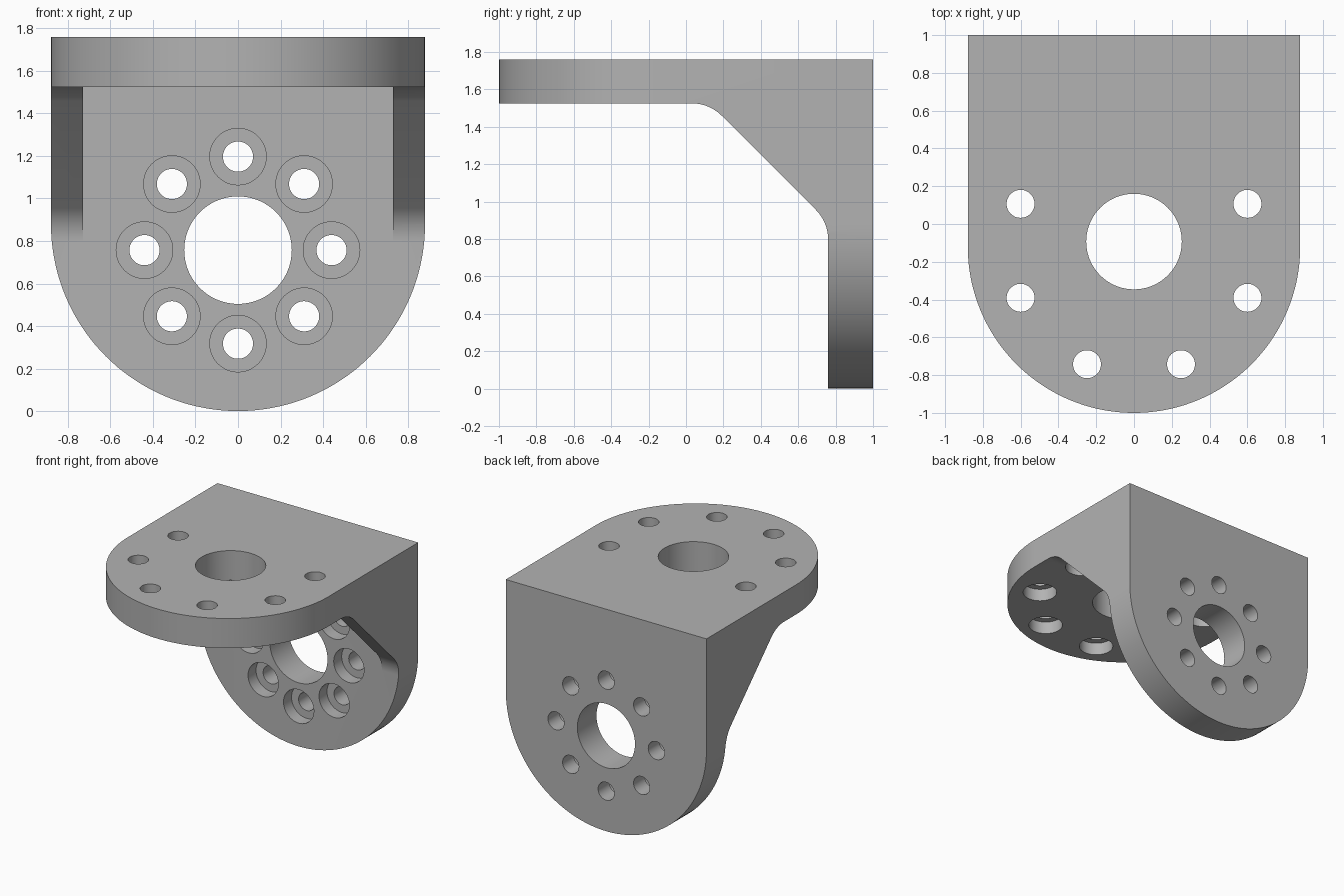
import bpy, bmesh, math
from mathutils import Vector

if "Cube" in bpy.data.objects:
    bpy.data.objects.remove(bpy.data.objects["Cube"])

W = 0.88          # half width and end radius of both plates
TOP = 1.76        # upper face height
UNDER = 1.525     # underside of the horizontal plate
FACE = 0.76       # inner face of the upright plate


def prism(name, pts, place, a, b):
    """Extrude a closed 2D outline between a and b; place maps (u, v, depth) to xyz."""
    bm = bmesh.new()
    lo = [bm.verts.new(place(u, v, a)) for u, v in pts]
    hi = [bm.verts.new(place(u, v, b)) for u, v in pts]
    bm.faces.new(lo)
    bm.faces.new(hi)
    n = len(pts)
    for i in range(n):
        j = (i + 1) % n
        bm.faces.new((lo[i], lo[j], hi[j], hi[i]))
    bmesh.ops.recalc_face_normals(bm, faces=bm.faces)
    me = bpy.data.meshes.new(name)
    bm.to_mesh(me)
    bm.free()
    ob = bpy.data.objects.new(name, me)
    bpy.context.collection.objects.link(ob)
    return ob


def arc(cx, cy, r, start, end, n):
    return [(cx + r * math.cos(start + (end - start) * i / n),
             cy + r * math.sin(start + (end - start) * i / n)) for i in range(n + 1)]


def circle(cx, cy, r, n=48):
    return arc(cx, cy, r, 0, math.tau, n)[:-1]


def along_x(u, v, d): return (d, u, v)
def along_y(u, v, d): return (u, d, v)
def along_z(u, v, d): return (u, v, d)


def boolean(target, tool, operation):
    mod = target.modifiers.new(tool.name, 'BOOLEAN')
    mod.object, mod.operation, mod.solver = tool, operation, 'EXACT'
    bpy.context.view_layer.objects.active = target
    bpy.ops.object.modifier_apply(modifier=mod.name)
    bpy.data.objects.remove(tool)


# Side profile: two plates joined by a 45 degree web with rounded ends
R = 0.225
T = R * math.tan(math.pi / 8)
upper = arc(0.125 - T, UNDER - R, R, math.pi / 2, math.pi / 4, 10)
lower = arc(FACE - R, 0.89 - T, R, math.pi / 4, 0, 10)
profile = [(1, 0), (1, TOP), (-1, TOP), (-1, UNDER)] + upper + lower + [(FACE, 0)]
bracket = prism("angle_bracket", profile, along_x, -W, W)

# Open space between the two side webs
pocket = [(-1.2, -0.2), (FACE, -0.2), (FACE, UNDER), (-1.2, UNDER)]
boolean(bracket, prism("pocket", pocket, along_x, -0.73, 0.73), 'DIFFERENCE')

# Round the free end of each plate
half = arc(0, 0, W, math.pi, math.tau, 72)
upright = [(x, z + W) for x, z in half] + [(W, 2), (-W, 2)]
level = [(x, y + W - 1) for x, y in half] + [(W, 1.2), (-W, 1.2)]
boolean(bracket, prism("upright_outline", upright, along_y, -1.3, 1.3), 'INTERSECT')
boolean(bracket, prism("level_outline", level, along_z, -0.3, 2.2), 'INTERSECT')

# Large centre openings
boolean(bracket, prism("upright_bore", circle(0, 0.757, 0.253, 72), along_y, 0.6, 1.2), 'DIFFERENCE')
boolean(bracket, prism("level_bore", circle(0, -0.093, 0.253, 72), along_z, 1.4, 1.9), 'DIFFERENCE')

# Upright plate: ring of eight counterbored bolt holes
for i in range(8):
    a = math.tau * i / 8
    x, z = 0.44 * math.cos(a), 0.757 + 0.44 * math.sin(a)
    boolean(bracket, prism("bolt_hole", circle(x, z, 0.071), along_y, 0.6, 1.2), 'DIFFERENCE')
    boolean(bracket, prism("counterbore", circle(x, z, 0.133), along_y, 0.6, FACE + 0.1), 'DIFFERENCE')

# Level plate: six holes of an eight hole ring, counterbored from below
for i in (0, 3, 4, 5, 6, 7):
    a = math.tau * (i + 0.5) / 8
    x, y = 0.65 * math.cos(a), -0.142 + 0.65 * math.sin(a)
    boolean(bracket, prism("bolt_hole", circle(x, y, 0.074), along_z, 1.4, 1.9), 'DIFFERENCE')
    boolean(bracket, prism("counterbore", circle(x, y, 0.127), along_z, 1.4, UNDER + 0.1), 'DIFFERENCE')

# Single grey finish
grey = bpy.data.materials.new("plain_grey")
grey.diffuse_color = (0.45, 0.45, 0.45, 1)
grey.use_nodes = True
grey.node_tree.nodes["Principled BSDF"].inputs["Base Color"].default_value = grey.diffuse_color
bracket.data.materials.clear()
bracket.data.materials.append(grey)
for p in bracket.data.polygons:
    p.material_index = 0

bpy.ops.object.select_all(action='DESELECT')
bracket.select_set(True)
bpy.context.view_layer.objects.active = bracket
bpy.ops.object.shade_smooth_by_angle(angle=math.radians(25))
